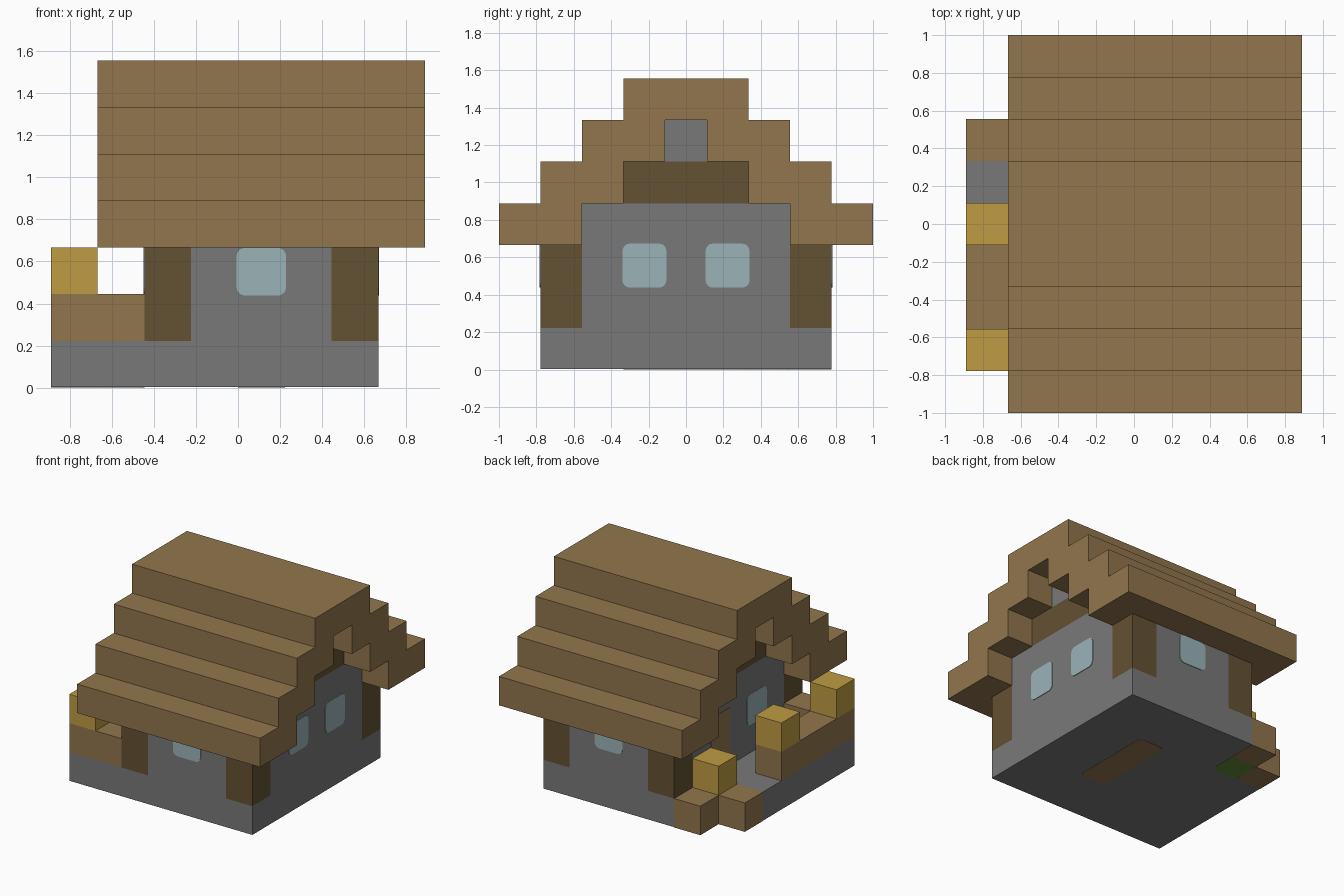
import bpy
import bmesh
from mathutils import Vector

cube = bpy.data.objects.get("Cube")
if cube:
    bpy.data.objects.remove(cube, do_unlink=True)

U = 2 / 9                      # edge of one building block
ORIGIN = Vector((-4, -4.5, 0))  # grid corner, in blocks


def material(name, rgb):
    lin = [((c / 255 + 0.055) / 1.055) ** 2.4 for c in rgb] + [1]
    m = bpy.data.materials.new(name)
    m.use_nodes = True
    m.diffuse_color = lin
    m.node_tree.nodes["Principled BSDF"].inputs["Base Color"].default_value = lin
    return m


planks = material("plank_brown", (146, 118, 77))
timber = material("dark_timber", (100, 81, 51))
stone = material("stone_gray", (121, 121, 121))
glass = material("pale_glass", (155, 179, 185))
straw = material("straw_yellow", (191, 156, 66))
grass = material("grass_green", (95, 139, 54))


def finish(name, bm, mat):
    bmesh.ops.recalc_face_normals(bm, faces=bm.faces)
    mesh = bpy.data.meshes.new(name)
    bm.to_mesh(mesh)
    bm.free()
    mesh.materials.append(mat)
    obj = bpy.data.objects.new(name, mesh)
    bpy.context.collection.objects.link(obj)
    return obj


def block(name, lo, hi, mat, round_axis=None, radius=0.04):
    """Box between two grid corners; corners along round_axis may be rounded."""
    a, b = [(Vector(p) + ORIGIN) * U for p in (lo, hi)]
    bm = bmesh.new()
    bmesh.ops.create_cube(bm, size=1)
    for v in bm.verts:
        v.co = Vector([(a[i] + b[i]) / 2 + v.co[i] * (b[i] - a[i]) for i in range(3)])
    if round_axis is not None:
        edges = [e for e in bm.edges
                 if abs((e.verts[0].co - e.verts[1].co).normalized()[round_axis]) > 0.9]
        bmesh.ops.bevel(bm, geom=edges, offset=radius, segments=4,
                        profile=0.5, affect='EDGES')
    return finish(name, bm, mat)


def prism(name, points, direction, mat):
    """Extrude a closed outline of grid points along a direction."""
    bm = bmesh.new()
    face = bm.faces.new([bm.verts.new((Vector(p) + ORIGIN) * U) for p in points])
    made = bmesh.ops.extrude_face_region(bm, geom=[face])["geom"]
    bmesh.ops.translate(bm, vec=Vector(direction) * U,
                        verts=[g for g in made if isinstance(g, bmesh.types.BMVert)])
    return finish(name, bm, mat)


T = 0.02    # plate thickness in blocks
E = 0.03    # slight overlap of plates past their block

# Foundation slab with a stepped back right corner
outline = [(0, 1), (7, 1), (7, 8), (2, 8), (2, 7), (1, 7), (1, 6), (0, 6)]
prism("foundation", [(x, y, 0.01) for x, y in outline], (0, 0, 0.99), stone)
block("floor_underside", (4, 3, 0), (5, 6, T), planks, 2)
block("soil_underside", (1, 6, 0), (2, 7, T), grass, 2)
block("back_step", (1, 7, 0), (2, 8, 1), planks)
block("side_step", (0, 6, 0), (1, 7, 1), planks)

# Walls, notched at the corners for the posts
block("long_walls", (3, 1, 1), (6, 8, 3), stone)
block("end_walls", (2, 2, 1), (7, 7, 4), stone)
block("gable_beam", (2, 3, 4), (7, 6, 5), timber)
block("gable_peak", (2, 4, 5), (7, 5, 6), stone)
for xname, x in (("right", 2), ("left", 6)):
    for yname, y in (("front", 1), ("back", 7)):
        block(f"{yname}_{xname}_post", (x, y, 1), (x + 1, y + 1, 3), timber)

# Stepped roof shell: upper steps, then the underside steps
half = []
for i in range(4):
    half += [(i, 3 + i), (i, 4 + i)]
inner = [(4, 6), (4, 5), (3, 5), (3, 4), (2, 4), (2, 3)]
half = inner + half
half.pop()                      # ridge corner is added by the mirrored halves
half.append((3, 7))
profile = half + [(9 - y, z) for y, z in reversed(half)]
prism("stepped_roof", [(1, y, z) for y, z in profile], (7, 0, 0), planks)

# Windows
for y in (3, 5):
    block("left_window", (7 - T, y - E, 2 - E), (7 + T, y + 1 + E, 3 + E), glass, 0)
block("right_window", (2 - T, 3 - E, 2 - E), (2 + T, 4 + E, 3 + E), glass, 0)
for name, y in (("front_window", 1), ("back_window", 8)):
    block(name, (4 - E, y - T, 2 - E), (5 + E, y + T, 3 - T / 2), glass, 1)

# Door facing the porch
block("door", (2 - T, 5, 1), (2 + T, 6, 3), planks)

# Porch railing and straw bales
block("porch_rail", (0, 1, 1), (1, 5, 2), planks)
block("front_rail", (1, 1, 1), (2, 2, 2), planks)
for x, y, z in ((0, 1, 2), (0, 4, 2), (1, 6, 1)):
    block("straw_bale", (x, y, z), (x + 1, y + 1, z + 1), straw)
